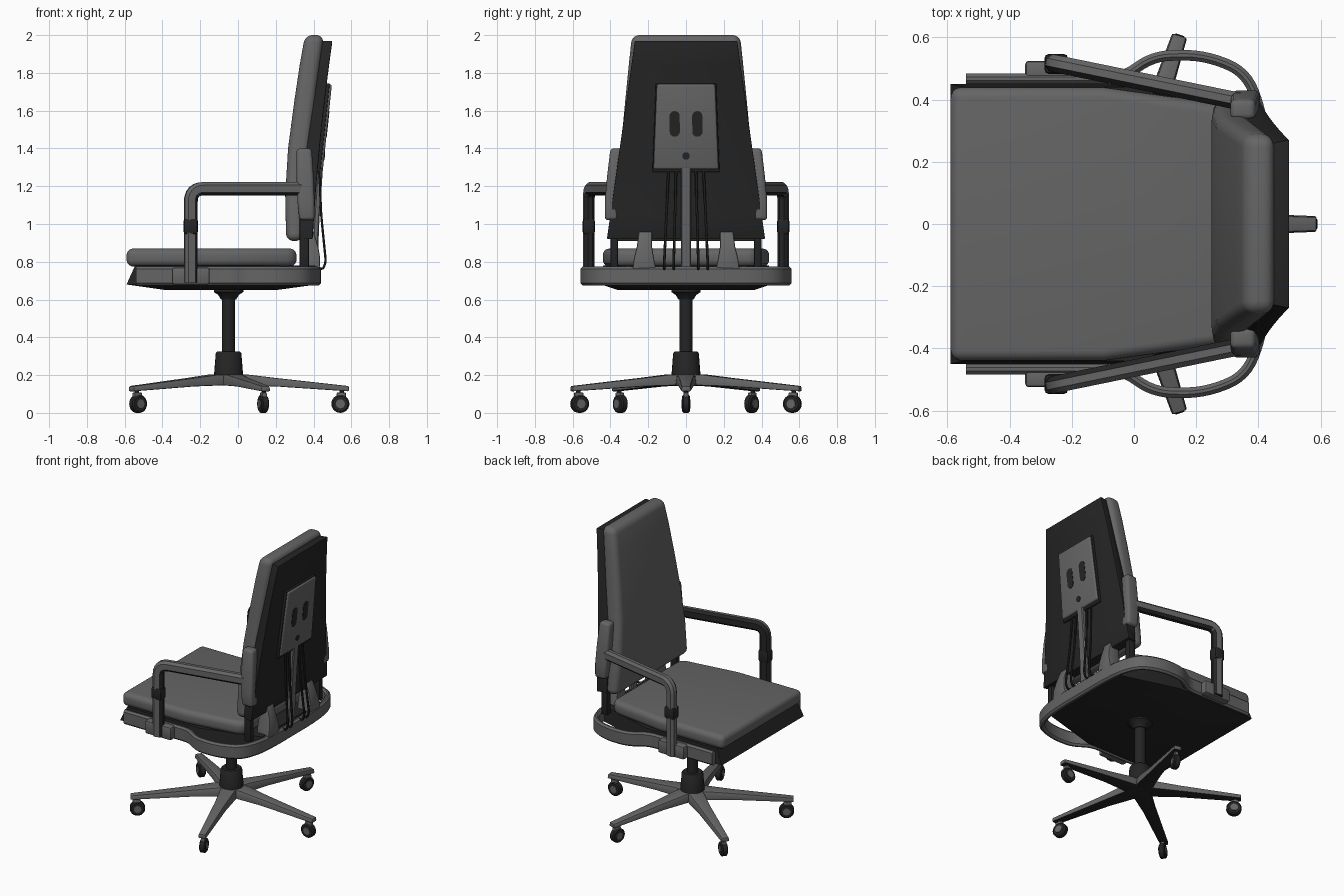
import bpy, bmesh, math
from mathutils import Vector, Matrix

if "Cube" in bpy.data.objects:
    bpy.data.objects.remove(bpy.data.objects["Cube"])


def material(name, v):
    m = bpy.data.materials.new(name)
    m.diffuse_color = (v, v, v, 1)
    m.use_nodes = True
    m.node_tree.nodes["Principled BSDF"].inputs["Base Color"].default_value = m.diffuse_color
    return m


GREY = material("mid grey", 0.13)
DARK = material("near black", 0.018)


def loft(name, rings, mat, bevel=0, segs=3, dark_rule=None, place=None):
    """Skin a list of equal-length rings, cap the ends, round the hard edges."""
    bm = bmesh.new()
    vs = [[bm.verts.new(p) for p in r] for r in rings]
    n = len(vs[0])
    for a, b in zip(vs, vs[1:]):
        for i in range(n):
            bm.faces.new((a[i], a[(i + 1) % n], b[(i + 1) % n], b[i]))
    bm.faces.new(vs[0])
    bm.faces.new(vs[-1])
    bmesh.ops.recalc_face_normals(bm, faces=bm.faces)
    if bevel:
        hard = [e for e in bm.edges if e.calc_face_angle(0) > 0.5]
        bmesh.ops.bevel(bm, geom=hard, offset=bevel, segments=segs, profile=0.5,
                        affect='EDGES', clamp_overlap=True)
    if dark_rule:
        bm.normal_update()
        for f in bm.faces:
            f.material_index = int(dark_rule(f.normal))
    if place:
        bm.transform(place)
    me = bpy.data.meshes.new(name)
    bm.to_mesh(me)
    bm.free()
    me.materials.append(mat)
    me.materials.append(DARK)
    me.shade_smooth()
    me.set_sharp_from_angle(angle=math.radians(35))
    ob = bpy.data.objects.new(name, me)
    bpy.context.collection.objects.link(ob)
    return ob


def rect(z, x0, x1, y0, y1):
    return [(x0, y0, z), (x1, y0, z), (x1, y1, z), (x0, y1, z)]


def box(name, x, y, z, mat, bevel=0, place=None):
    return loft(name, [rect(z[0], *x, *y), rect(z[1], *x, *y)], mat, bevel, 2, place=place)


def mirrored(half, z):
    """Outline symmetric in y from its +y half."""
    return [(x, y, z) for x, y in half] + [(x, -y, z) for x, y in reversed(half)]


def lathe(name, profile, mat, at=(0, 0, 0), place=None, n=24):
    rings = [[(at[0] + r * math.cos(2 * math.pi * i / n), at[1] + r * math.sin(2 * math.pi * i / n), at[2] + z)
              for i in range(n)] for r, z in profile]
    return loft(name, rings, mat, place=place)


def fillet(pts, radius, n=6):
    """Round the corners of a path."""
    pts = [Vector(p) for p in pts]
    out = [pts[0]]
    for a, b, c in zip(pts, pts[1:], pts[2:]):
        r = min(radius, (a - b).length * 0.48, (c - b).length * 0.48)
        p, q = b + (a - b).normalized() * r, b + (c - b).normalized() * r
        for i in range(n + 1):
            t = i / n
            out.append(p * (1 - t) ** 2 + b * 2 * t * (1 - t) + q * t * t)
    return out + [pts[-1]]


def sweep(name, path, side, w, h, c, mat, dark_rule=None):
    """Sweep a chamfered rectangle; w runs along side, h across it."""
    s = Vector(side).normalized()
    w, h = w / 2, h / 2
    prof = [(w, h - c), (w - c, h), (c - w, h), (-w, h - c), (-w, c - h), (c - w, -h), (w - c, -h), (w, c - h)]
    rings = []
    for i, p in enumerate(path):
        t = (path[min(i + 1, len(path) - 1)] - path[max(i - 1, 0)]).normalized()
        n = t.cross(s).normalized()
        rings.append([p + s * u + n * v for u, v in prof])
    return loft(name, rings, mat, dark_rule=dark_rule)


# seat cushion, tapering towards the back
seat = [(-0.59, 0.44), (-0.1, 0.44), (0.26, 0.39), (0.31, 0.36)]
loft("seat_cushion", [mirrored(seat, 0.775), mirrored(seat, 0.87)], GREY, 0.035, 5)

# seat pan with undercut front and shallow underside
loft("seat_pan", [mirrored([(-0.38, 0.33), (-0.1, 0.36), (0.2, 0.3)], 0.65),
                  mirrored([(-0.59, 0.45), (0.0, 0.45), (0.42, 0.33)], 0.68),
                  mirrored([(-0.545, 0.44), (0.0, 0.44), (0.41, 0.32)], 0.78)], DARK)

# side rails flowing into a loop around the back
half = [(-0.54, 0.467), (-0.04, 0.467), (0.06, 0.54), (0.22, 0.545), (0.36, 0.49), (0.41, 0.36), (0.422, 0.2)]
rail = [(x, y, 0.725) for x, y in half] + [(x, -y, 0.725) for x, y in reversed(half)]
sweep("seat_rail_loop", fillet(rail, 0.08), (0, 0, 1), 0.1, 0.034, 0.012, GREY)

# back cushion: height, front x, back x, half width
levels = [(0.91, 0.255, 0.345, 0.405), (1.15, 0.25, 0.36, 0.375), (1.4, 0.265, 0.38, 0.345),
          (1.65, 0.298, 0.41, 0.322), (1.85, 0.328, 0.435, 0.302), (2.0, 0.355, 0.455, 0.286)]
loft("back_cushion", [rect(z, a, b, -w, w) for z, a, b, w in levels], GREY, 0.04, 5)


def back_x(z):
    """Rear surface of the backrest shell."""
    t = (z - 0.92) / 1.05
    return 0.395 + 0.06 * t + 0.045 * t * t


# dark backrest shell
shell = []
for i in range(9):
    t = i / 8
    z = 0.92 + 1.05 * t
    x, w = back_x(z), 0.42 - 0.148 * t
    shell.append([(x - 0.07, -w + 0.015, z), (x, -w, z), (x, w, z), (x - 0.07, w - 0.015, z)])
loft("back_shell", shell, DARK, 0.006, 2)


def rear_plate(name, outline, a, b, mat, bevel=0):
    loft(name, [[(back_x(z) + o, y, z) for y, z in outline] for o in (a, b)], mat, bevel)


# mechanism plate on the rear, with slots and a knob
rear_plate("rear_plate_rim", [(-0.178, 1.275), (0.178, 1.275), (0.16, 1.745), (-0.16, 1.745)], -0.01, 0.016, DARK, 0.004)
rear_plate("rear_plate", [(-0.172, 1.29), (0.172, 1.29), (0.154, 1.74), (-0.154, 1.74)], 0.0, 0.028, GREY, 0.01)
for y in (-0.06, 0.06):
    slot = [(y + 0.028 * math.cos(a), (1.49 if a > math.pi else 1.57) + 0.028 * math.sin(a))
            for a in [math.pi * k / 8 for k in range(1, 17)]]
    rear_plate("rear_slot", slot, 0.025, 0.032, DARK)
rear_plate("rear_knob", [(0.02 * math.cos(k * math.pi / 6), 1.36 + 0.02 * math.sin(k * math.pi / 6))
                         for k in range(12)], 0.025, 0.032, DARK)

# central spine and thin rods below the plate
sweep("spine_bar", [Vector((0.405, 0, 0.75)), Vector((0.415, 0, 1.0)), Vector((0.435, 0, 1.3))],
      (0, 1, 0), 0.055, 0.03, 0.006, GREY)
for y in (-0.115, -0.065, 0.065, 0.115):
    sweep("rear_rod", fillet([(0.43, y * 0.8, 1.3), (0.44, y * 0.9, 1.05), (0.465, y, 0.8), (0.45, y, 0.76), (0.42, y, 0.77)], 0.05),
          (0, 1, 0), 0.014, 0.012, 0.003, DARK)

for s in (-1, 1):
    # backrest stands rising from the loop
    loft("back_stand", [rect(z, x0, x1, s * a, s * b) for z, x0, x1, a, b in
                        [(0.72, 0.34, 0.43, 0.15, 0.29), (0.82, 0.34, 0.435, 0.17, 0.275),
                         (0.88, 0.34, 0.425, 0.18, 0.26), (0.96, 0.335, 0.4, 0.18, 0.25)]], GREY, 0.008, 2)
    # armrest: post and top bar, dark on the inner sides
    arm = fillet([(-0.25, s * 0.515, 0.69), (-0.25, s * 0.515, 1.187), (0.37, s * 0.388, 1.187)], 0.07)
    sweep("armrest", arm, (0.127, s * 0.62, 0), 0.056, 0.07, 0.016, GREY,
          lambda n, s=s: n.x > 0.6 or n.y * s < -0.5 or n.z < -0.6)
    # dark sleeve on the post
    box("post_sleeve", (-0.288, -0.212), (s * 0.515 - 0.032, s * 0.515 + 0.032), (0.945, 1.03), DARK, 0.014)
    # foot clamp joining post to rail
    box("post_clamp", (-0.35, -0.15), (s * 0.46, s * 0.525), (0.68, 0.77), GREY, 0.012)
    # bracket clasping the backrest edge
    loft("back_bracket", [rect(z, x0, x1, s * a, s * b) for z, x0, x1, a, b in
                          [(1.02, 0.325, 0.405, 0.36, 0.43), (1.12, 0.315, 0.405, 0.355, 0.43),
                           (1.25, 0.31, 0.4, 0.345, 0.418), (1.4, 0.31, 0.39, 0.335, 0.4)]], GREY, 0.018, 3)
    box("back_strut", (0.325, 0.375), (s * 0.36, s * 0.4), (0.76, 1.05), DARK, 0.008)

# gas column and hub
CX = -0.05
lathe("column_flange", [(0.04, 0.6), (0.055, 0.625), (0.078, 0.64), (0.078, 0.66)], DARK, (CX, 0, 0))
lathe("gas_column", [(0.035, 0.28), (0.035, 0.64)], DARK, (CX, 0, 0))
lathe("base_hub", [(0.08, 0.15), (0.077, 0.2), (0.068, 0.315), (0.06, 0.325)], DARK, (CX, 0, 0))

# five star legs with casters
for k in range(5):
    M = Matrix.Translation((CX, 0, 0)) @ Matrix.Rotation(math.radians(72 * k), 4, 'Z')
    leg = [[(r, -w, z0), (r, w, z0), (r, w * 0.85, z1), (r, -w * 0.85, z1)] for r, w, z0, z1 in
           [(0.0, 0.058, 0.145, 0.205), (0.1, 0.055, 0.145, 0.203), (0.25, 0.042, 0.14, 0.185), (0.637, 0.026, 0.114, 0.142)]]
    loft("star_leg", leg, GREY, 0.006, 2, lambda n: n.z < -0.5, place=M)
    lathe("caster_stem", [(0.012, 0.07), (0.012, 0.12)], DARK, (0.6, 0, 0), M, 12)
    box("caster_fork", (0.572, 0.622), (-0.013, 0.013), (0.075, 0.108), GREY, 0.006, place=M)
    W = M @ Matrix.Translation((0.592, 0, 0.048)) @ Matrix.Rotation(math.pi / 2, 4, 'X')
    lathe("caster_wheel", [(0.04, -0.02), (0.048, -0.014), (0.048, 0.014), (0.04, 0.02)], DARK, place=W)
    lathe("caster_cap", [(0.024, -0.024), (0.024, 0.024)], GREY, place=W, n=16)
